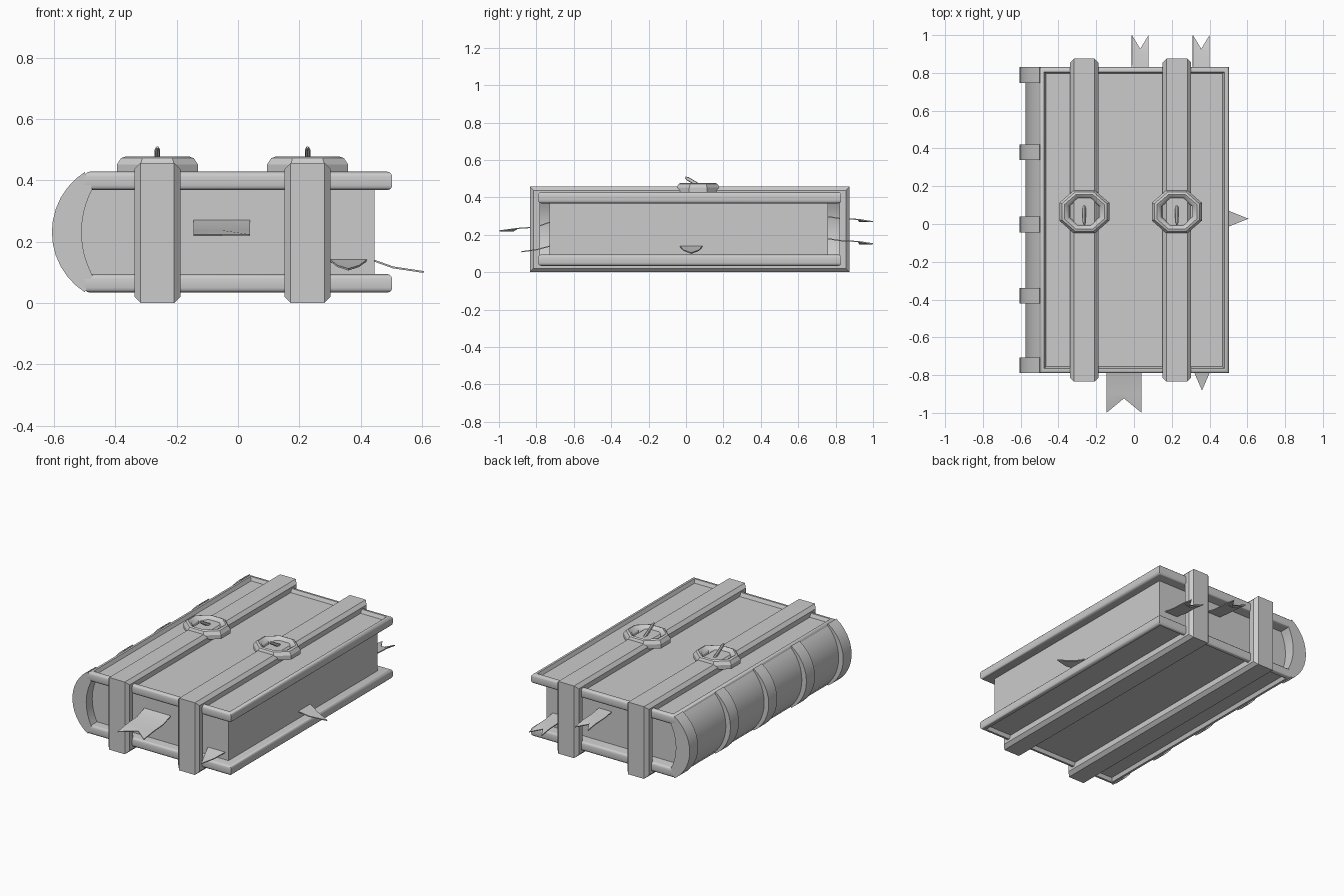
import bpy, bmesh, math
from mathutils import Vector

cube = bpy.data.objects.get("Cube")
if cube:
    bpy.data.objects.remove(cube, do_unlink=True)

grey = bpy.data.materials.new("plain grey")
grey.use_nodes = True
COL = (0.6, 0.6, 0.6, 1)
grey.diffuse_color = COL
grey.node_tree.nodes["Principled BSDF"].inputs["Base Color"].default_value = COL

Y0, Y1 = -0.79, 0.83          # front and back of the covers
YM = (Y0 + Y1) / 2


def finish(name, bm, smooth=None):
    bmesh.ops.recalc_face_normals(bm, faces=bm.faces)
    me = bpy.data.meshes.new(name)
    bm.to_mesh(me)
    bm.free()
    ob = bpy.data.objects.new(name, me)
    bpy.context.collection.objects.link(ob)
    me.materials.append(grey)
    if smooth:
        bpy.ops.object.select_all(action='DESELECT')
        ob.select_set(True)
        bpy.context.view_layer.objects.active = ob
        bpy.ops.object.shade_smooth_by_angle(angle=math.radians(smooth))
    return ob


def box(lo, hi):
    bm = bmesh.new()
    bmesh.ops.create_cube(bm, size=1)
    lo, hi = Vector(lo), Vector(hi)
    for v in bm.verts:
        v.co = (lo + hi) / 2 + v.co * (hi - lo)
    return bm


def loft(rings, closed=False):
    """Skin a list of equal closed rings; cap the ends unless closed."""
    bm = bmesh.new()
    vs = [[bm.verts.new(p) for p in r] for r in rings]
    n, m = len(vs), len(vs[0])
    for i in range(n if closed else n - 1):
        a, b = vs[i], vs[(i + 1) % n]
        for j in range(m):
            k = (j + 1) % m
            bm.faces.new((a[j], a[k], b[k], b[j]))
    if not closed:
        bm.faces.new(vs[0])
        bm.faces.new(vs[-1])
    return bm


# Covers: rounded boards with a recessed outer panel
def cover(name, z0, z1, side):
    bm = box((-0.5, Y0, z0), (0.503, Y1, z1))
    edges = [e for e in bm.edges if abs(e.verts[0].co.z - e.verts[1].co.z) < 0.001]
    bmesh.ops.bevel(bm, geom=edges, offset=0.016, segments=3, profile=0.5, affect='EDGES')
    bm.normal_update()
    panel = max(bm.faces, key=lambda f: f.calc_area() * (f.normal.z * side > 0.9))
    bmesh.ops.inset_region(bm, faces=[panel], thickness=0.012)
    bmesh.ops.inset_region(bm, faces=[panel], thickness=0.014, depth=-0.022)
    finish(name, bm, 40)


cover("top_cover", 0.368, 0.428, 1)
cover("bottom_cover", 0.034, 0.094, -1)

# Page block
finish("pages", box((-0.53, -0.73, 0.09), (0.445, 0.76, 0.372)))


# Spine and its raised bands: bent strips following an arc
def arc(bulge, x_end, half, n=12):
    r = (half ** 2 + bulge ** 2) / (2 * bulge)
    a = math.asin(half / r)
    return [(x_end - bulge + r - r * math.cos(t), 0.231 + r * math.sin(t))
            for t in (a * (2 * i / n - 1) for i in range(n + 1))]


def bent_strip(name, outer, inner, y0, y1, bevel):
    rings = [[(o[0], y0, o[1]), (o[0], y1, o[1]), (i[0], y1, i[1]), (i[0], y0, i[1])]
             for o, i in zip(outer, inner)]
    bm = loft(rings)
    if bevel:
        rim = [e for e in bm.edges if len(e.link_faces) == 2
               and e.calc_face_angle(0) > 1 and abs(e.verts[0].co.y - e.verts[1].co.y) < 0.001]
        bmesh.ops.bevel(bm, geom=rim, offset=bevel, segments=2, profile=0.5, affect='EDGES')
    finish(name, bm, 40)


inside = arc(0.035, -0.475, 0.14)
bent_strip("spine", arc(0.085, -0.49, 0.193), inside, Y0 + 0.01, Y1 - 0.01, 0)
for i, y in enumerate((-0.748, -0.38, -0.003, 0.38, 0.788)):
    bent_strip(f"spine_band_{i + 1}", arc(0.107, -0.5, 0.196), inside, y - 0.042, y + 0.042, 0.012)


# Straps: a chamfered loop around the whole book
def strap(name, x):
    def ring(dx, grow):
        a, b = Y0 - 0.045 + grow, Y1 + 0.045 - grow
        c, d = grow, 0.457 - grow
        return [(x + dx, a, c), (x + dx, b, c), (x + dx, b, d), (x + dx, a, d)]
    w = 0.075
    finish(name, loft([ring(-w, 0.055), ring(-w, 0.02), ring(-w + 0.02, 0),
                       ring(w - 0.02, 0), ring(w, 0.02), ring(w, 0.055)], closed=True))


# Buckles: octagonal rings with a tilted pin
def buckle(name, x):
    section = [(1, 0.425), (1, 0.452), (0.9, 0.472), (0.8, 0.477),
               (0.68, 0.468), (0.6, 0.45), (0.6, 0.425)]
    rings = []
    for i in range(8):
        t = math.pi / 4 * (i + 0.5)
        c, s = math.cos(t) / math.cos(math.pi / 8), math.sin(t) / math.cos(math.pi / 8)
        rings.append([(x + 0.132 * r * c, 0.065 + 0.115 * r * s, z) for r, z in section])
    finish(name, loft(rings, closed=True), 30)
    pin = []
    for y, z, r in ((0.1, 0.445, 0.009), (0.01, 0.499, 0.009), (-0.004, 0.507, 0.004)):
        pin.append([(x + r * math.cos(k * math.pi / 4), y + 0.5 * r * math.sin(k * math.pi / 4),
                     z + r * math.sin(k * math.pi / 4)) for k in range(8)])
    finish(name + "_pin", loft(pin), 40)


for side, x in (("right", -0.263), ("left", 0.227)):
    strap(side + "_strap", x)
    buckle(side + "_buckle", x)


# Bookmarks: thin ribbons given as (distance out, height, half width)
def ribbon(name, origin, out, path, notch=0):
    out = Vector(out)
    across = Vector((-out.y, out.x, 0))
    bm = bmesh.new()
    rows = []
    for i, (d, z, w) in enumerate(path):
        mid = d - (notch if i == len(path) - 1 else 0)
        rows.append([bm.verts.new(Vector(origin) + out * q + across * s + Vector((0, 0, z)))
                     for q, s in ((d, -w), (mid, 0), (d, w))])
    for a, b in zip(rows, rows[1:]):
        for j in (0, 1):
            bm.faces.new((a[j], a[j + 1], b[j + 1], b[j]))
    bmesh.ops.remove_doubles(bm, verts=bm.verts, dist=0.0005)
    bmesh.ops.solidify(bm, geom=bm.faces[:], thickness=0.006)
    finish(name, bm, 40)


ribbon("front_ribbon", (-0.053, -0.72, 0), (0, -1, 0),
       [(0, 0.267, 0.092), (0.08, 0.238, 0.092), (0.18, 0.231, 0.092), (0.277, 0.218, 0.092)], 0.075)
ribbon("front_page_marker", (0.36, -0.72, 0), (0, -1, 0),
       [(0, 0.138, 0.063), (0.08, 0.117, 0.035), (0.16, 0.106, 0)])
ribbon("side_page_marker", (0.435, 0.028, 0), (1, 0, 0),
       [(0, 0.138, 0.063), (0.07, 0.113, 0.04), (0.17, 0.098, 0)])
for name, x, z in (("upper_back_ribbon", 0.033, 0.295), ("lower_back_ribbon", 0.356, 0.177)):
    ribbon(name, (x, 0.75, 0), (0, 1, 0),
           [(0, z, 0.045), (0.08, z - 0.012, 0.045), (0.17, z - 0.016, 0.045),
            (0.248, z - 0.028, 0.045)], 0.072)
